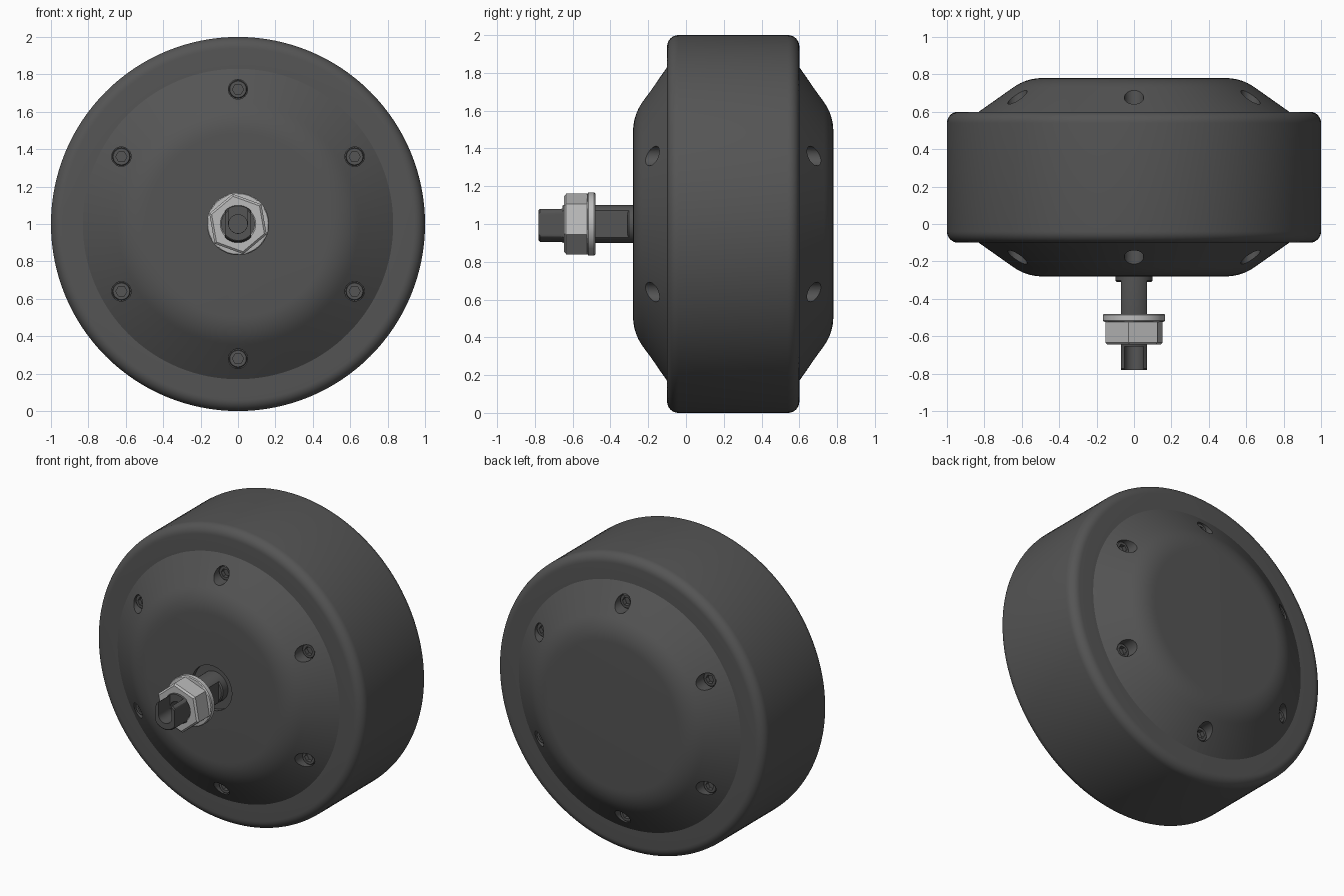
import bpy, bmesh
from math import sin, cos, pi, radians

if "Cube" in bpy.data.objects:
    bpy.data.objects.remove(bpy.data.objects["Cube"])

def material(name, v):
    m = bpy.data.materials.new(name)
    m.diffuse_color = (v, v, v, 1)
    m.use_nodes = True
    m.node_tree.nodes["Principled BSDF"].inputs["Base Color"].default_value = m.diffuse_color
    return m

DARK, STEEL = material("dark", 0.09), material("steel", 0.5)

def finish(bm, name, mat, loc=(0, 0, 1)):
    bmesh.ops.recalc_face_normals(bm, faces=bm.faces)
    me = bpy.data.meshes.new(name)
    bm.to_mesh(me)
    bm.free()
    me.materials.append(mat)
    ob = bpy.data.objects.new(name, me)
    ob.location = loc
    bpy.context.collection.objects.link(ob)
    return ob

def lathe(profile, seg, closed=False, turn=0, bm=None, center=(0, 0)):
    """Spin (radius, y[, 'hex']) points round the y axis; open ends get caps."""
    bm = bm or bmesh.new()
    rings = []
    for r, y, *hexed in profile:
        ring = []
        for i in range(seg):
            a = 2 * pi * i / seg
            k = cos(pi / 6) / cos((a % (pi / 3)) - pi / 6) if hexed else 1
            ring.append(bm.verts.new((center[0] + r * k * cos(a + turn), y,
                                      center[1] + r * k * sin(a + turn))))
        rings.append(ring)
    pairs = list(zip(rings, rings[1:]))
    if closed:
        pairs.append((rings[-1], rings[0]))
    else:
        bm.faces.new(rings[0])
        bm.faces.new(rings[-1])
    for p, q in pairs:
        for i in range(seg):
            j = (i + 1) % seg
            bm.faces.new((p[i], p[j], q[j], q[i]))
    return bm

def cut(ob, cutter):
    mod = ob.modifiers.new("cut", 'BOOLEAN')
    mod.operation, mod.solver, mod.object = 'DIFFERENCE', 'EXACT', cutter
    bpy.context.view_layer.objects.active = ob
    bpy.ops.object.modifier_apply(modifier=mod.name)
    bpy.data.objects.remove(cutter)

def smooth(ob, angle=25):
    bpy.ops.object.select_all(action='DESELECT')
    ob.select_set(True)
    bpy.context.view_layer.objects.active = ob
    bpy.ops.object.shade_smooth_by_angle(angle=radians(angle))

def mirrored(half):
    return half + [(r, 0.5 - y) for r, y in reversed(half)]

# Tyre with rounded shoulders
f = 0.06
shoulder = [(1 - f + f * sin(t * pi / 16), -0.10 + f - f * cos(t * pi / 16)) for t in range(9)]
tyre = finish(lathe(mirrored([(0.79, -0.10)] + shoulder), 128, closed=True), "tyre", DARK)
smooth(tyre)

# Hub: two conical covers with a soft edge
a, b, c = (0.49, -0.28), (0.575, -0.28), (0.645, -0.2306)
soft = [tuple((1 - t) ** 2 * a[k] + 2 * t * (1 - t) * b[k] + t * t * c[k] for k in (0, 1))
        for t in [i / 8 for i in range(9)]]
hub = finish(lathe(mirrored(soft + [(0.83, -0.10)]), 128), "hub_covers", DARK)

# Screw pockets on both sides and the recess round the axle
spots = [(0.72 * cos(pi / 6 + i * pi / 3), 0.72 * sin(pi / 6 + i * pi / 3)) for i in range(6)]
bm = lathe([(0.15, -0.4), (0.15, -0.25)], 48)
for s in spots:
    lathe([(0.052, -0.4), (0.052, -0.11)], 24, bm=bm, center=s)
    lathe([(0.052, 0.61), (0.052, 0.9)], 24, bm=bm, center=s)
cut(hub, finish(bm, "pocket_cutter", DARK))
smooth(hub)

# Socket head screws, sharing one mesh
screw = finish(lathe([(0.048, 0.02), (0.048, -0.018), (0.044, -0.022), (0.03, -0.022, 'hex'),
                      (0.03, 0.005, 'hex')], 24), "screw", DARK)
smooth(screw)
for n, (x, z) in enumerate(spots):
    for back in (0, 1):
        ob = bpy.data.objects.new(f"screw_{n}_{'back' if back else 'front'}", screw.data)
        ob.location = (x, 0.615 if back else -0.115, 1 + z)
        ob.rotation_euler.z = pi * back
        bpy.context.collection.objects.link(ob)
bpy.data.objects.remove(screw)

# Bearing collar at the axle root
collar = finish(lathe([(0.10, -0.24), (0.10, -0.302), (0.092, -0.31)], 48), "axle_collar", DARK)
smooth(collar)

# Axle: round bar with two flats
bm = lathe([(0.10, -0.25), (0.10, -0.645), (0.095, -0.66), (0.095, -0.773), (0.088, -0.78)], 64)
for v in bm.verts:
    v.co.x = max(-0.07, min(0.07, v.co.x))
axle = finish(bm, "axle", DARK)

# Cable slot, open at the top of the axle tip, leading into a bore
bm = bmesh.new()
u = [(0.05 * cos(pi + i * pi / 12), 0.05 * sin(pi + i * pi / 12)) for i in range(13)]
u += [(0.05, 0.2), (-0.05, 0.2)]
face = bm.faces.new([bm.verts.new((x, -0.9, z)) for x, z in u])
ext = bmesh.ops.extrude_face_region(bm, geom=[face])
for v in ext["geom"]:
    if isinstance(v, bmesh.types.BMVert):
        v.co.y = -0.655
cut(axle, finish(bm, "slot_cutter", DARK))
cut(axle, finish(lathe([(0.0495, -0.7), (0.0495, -0.58)], 24), "bore_cutter", DARK))
smooth(axle)

# Flanged hex nut
nut = finish(lathe([(0.09, -0.48), (0.16, -0.48), (0.167, -0.487), (0.167, -0.516), (0.162, -0.522),
                    (0.163, -0.524, 'hex'), (0.163, -0.634, 'hex'), (0.150, -0.645, 'hex'),
                    (0.095, -0.645), (0.088, -0.637)], 48, closed=True, turn=radians(40)),
             "flange_nut", STEEL)
smooth(nut)
